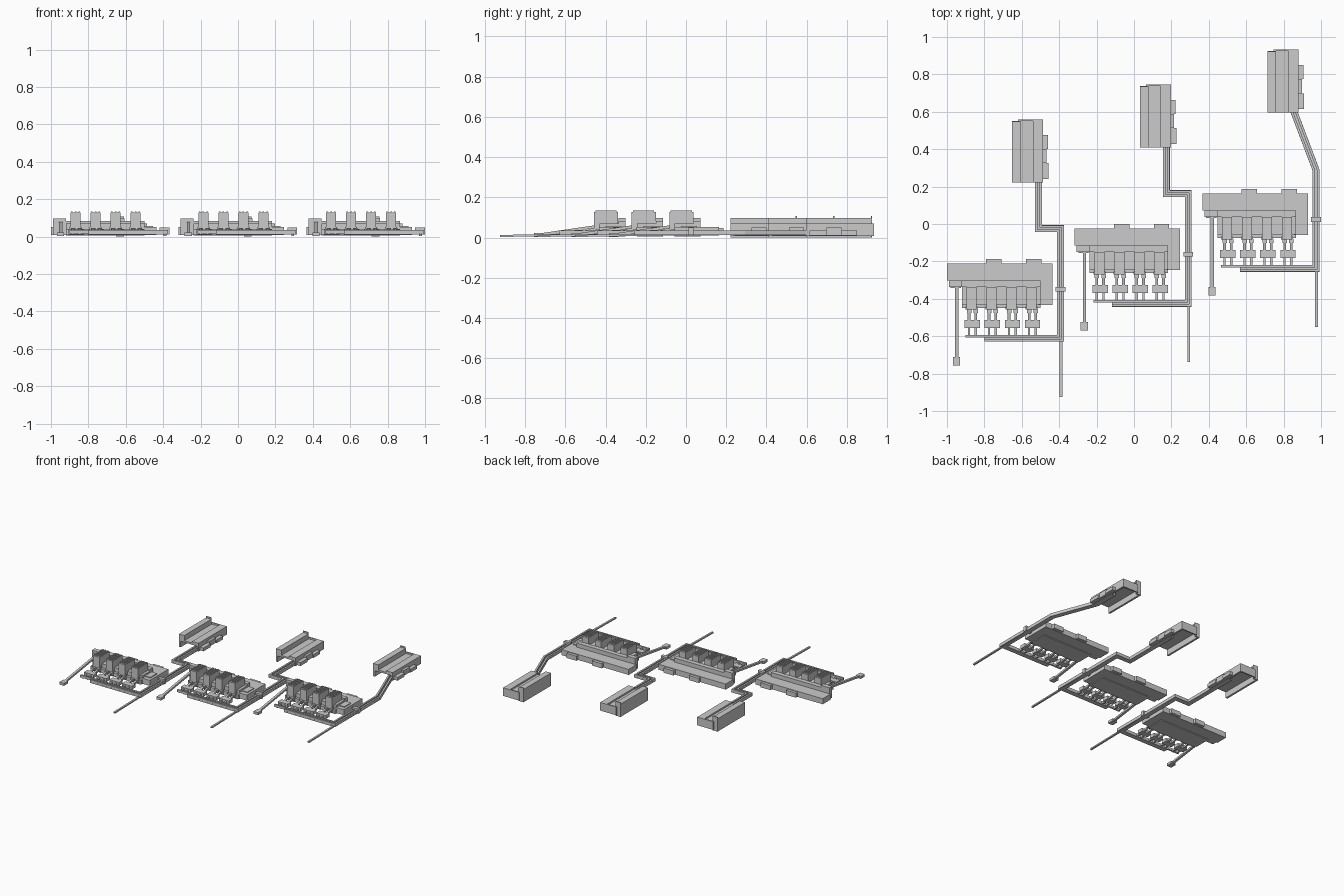
import bpy
from mathutils import Vector

if "Cube" in bpy.data.objects:
    bpy.data.objects.remove(bpy.data.objects["Cube"])

PITCH = (0.683, 0.187)      # step between neighbouring plants


def mesh(name, verts, faces):
    me = bpy.data.meshes.new(name)
    me.from_pydata(verts, [], faces)
    ob = bpy.data.objects.new(name, me)
    bpy.context.collection.objects.link(ob)
    return ob


def prism(name, ring, shift):
    """Closed solid: a ring of points swept by a shift vector."""
    n = len(ring)
    v = [Vector(p) for p in ring]
    v += [p + Vector(shift) for p in v]
    f = [tuple(reversed(range(n))), tuple(range(n, 2 * n))]
    f += [(i, (i + 1) % n, n + (i + 1) % n, n + i) for i in range(n)]
    return mesh(name, v, f)


def box(name, x0, x1, y0, y1, z0, z1):
    return prism(name, [(x0 + ox, y0 + oy, z0), (x1 + ox, y0 + oy, z0),
                        (x1 + ox, y1 + oy, z0), (x0 + ox, y1 + oy, z0)], (0, 0, z1 - z0))


def strip(name, path, width, h, side=0.0):
    """Mitred rectangular beam along a path of (x, y, z-bottom) points."""
    pts = [Vector(p) for p in path]
    verts, faces = [], []
    for i, p in enumerate(pts):
        dirs = []
        if i > 0:
            dirs.append((p - pts[i - 1]).xy.normalized())
        if i < len(pts) - 1:
            dirs.append((pts[i + 1] - p).xy.normalized())
        n1 = Vector((dirs[0].y, -dirs[0].x))
        n2 = Vector((dirs[-1].y, -dirs[-1].x))
        m = (n1 + n2).normalized()
        m = m / m.dot(n1)
        for s, dz in ((-.5, 0), (.5, 0), (.5, h), (-.5, h)):
            q = p.xy + m * (side + s * width)
            verts.append((q.x + ox, q.y + oy, p.z + dz))
    for i in range(len(pts) - 1):
        a = 4 * i
        faces += [(a + k, a + (k + 1) % 4, a + 4 + (k + 1) % 4, a + 4 + k) for k in range(4)]
    e = 4 * (len(pts) - 1)
    faces += [(3, 2, 1, 0), (e, e + 1, e + 2, e + 3)]
    return mesh(name, verts, faces)


def plant_body():
    box("rear_hall", -1.0, -.437, -.302, -.21, .01, .052)
    for x in (-.79, -.577):
        box("rear_buttress", x, x + .082, -.21, -.188, .012, .047)
    box("side_hall", -.51, -.437, -.432, -.30, .01, .052)
    box("side_hall_roof", -.50, -.455, -.40, -.32, .052, .058)
    box("upper_gallery", -.92, -.50, -.336, -.302, .005, .083)
    box("corner_tower", -.99, -.92, -.336, -.302, .01, .097)
    for z in (.03, .05, .07):
        box("corner_tower_ledge", -.98, -.925, -.341, -.336, z, z + .008)
    box("boiler_hall", -.92, -.50, -.43, -.336, .005, .07)
    box("hall_base", -.92, -.50, -.45, -.43, .01, .04)


def tower_bay(x, k):
    box("tower", x - .027, x + .027, -.457, -.337, .03, .128)
    for d in (-.024, -.004, .016):
        box("tower_cap", x + d, x + d + .008, -.45, -.345, .128, .135)
    box("tower_skirt", x - .032, x + .032, -.457, -.44, .015, .052)
    # twin ducts, filter house, outlet ducts
    c = x + .004
    box("filter_house", c - .041, c + .041, -.555, -.512, .012, .037)
    for s in (-.018, .018):
        strip("inlet_duct", [(c + s, -.45, .032), (c + s, -.515, .017)], .014, .016)
        box("duct_head", c + s - .012, c + s + .012, -.475, -.455, .025, .046)
        strip("outlet_duct", [(c + s, -.55, .014), (c + s, -.60 if k == 0 else -.62, .012)], .012, .014)


def pipe_rack(diagonal):
    if diagonal:
        start = [(-.516, .42), (-.516, .24), (-.393, -.085)]
    else:
        start = [(-.51, .42), (-.51, -.025), (-.393, -.025)]
    run = start + [(-.393, -.611)]
    inner = [(x, y, .018) for x, y in run + [(-.90, -.611)]]
    outer = [(x, y, .018) for x, y in run + [(-.80, -.611)]]
    strip("inner_pipe", inner, .013, .018, .0115)
    strip("outer_pipe", outer, .013, .018, -.0115)
    strip("pipe_bed", [(x, y, .012) for x, y, z in outer], .037, .010)
    box("pipe_joint", -.419, -.367, -.362, -.336, .012, .049)
    strip("front_line", [(-.39, -.35, .012), (-.39, -.62, .008), (-.39, -.925, .003)], .014, .010)


def loading_dock():
    # stepped section, open underneath, swept along y
    section = [(0, 0), (0, .097), (.045, .097), (.045, .058), (.11, .058), (.11, .07),
               (.165, .07), (.165, .008), (.15, .008), (.15, .045), (.015, .045), (.015, 0)]
    ring = [(-.651 + x + ox, .222 + oy, z) for x, z in section]
    prism("dock_shell", ring, (0, .328, 0))
    box("dock_end_wall", -.62, -.486, .55, .56, .008, .07)
    box("dock_end_post", -.651, -.61, .545, .552, .0, .108)
    box("dock_upper_ledge", -.49, -.46, .40, .476, .01, .035)
    box("dock_lower_ledge", -.49, -.457, .24, .325, .01, .035)
    box("dock_ledge_link", -.49, -.468, .325, .40, .01, .05)


for i in range(3):
    ox, oy = PITCH[0] * i, PITCH[1] * i
    plant_body()
    for k in range(4):
        tower_bay(-.868 + .107 * k, k)
    pipe_rack(i == 2)
    loading_dock()
    # sloping conveyor and its hopper
    strip("conveyor", [(-.948, -.33, .065), (-.948, -.72, .008)], .018, .014)
    box("conveyor_hopper", -.969, -.929, -.757, -.71, .003, .022)
